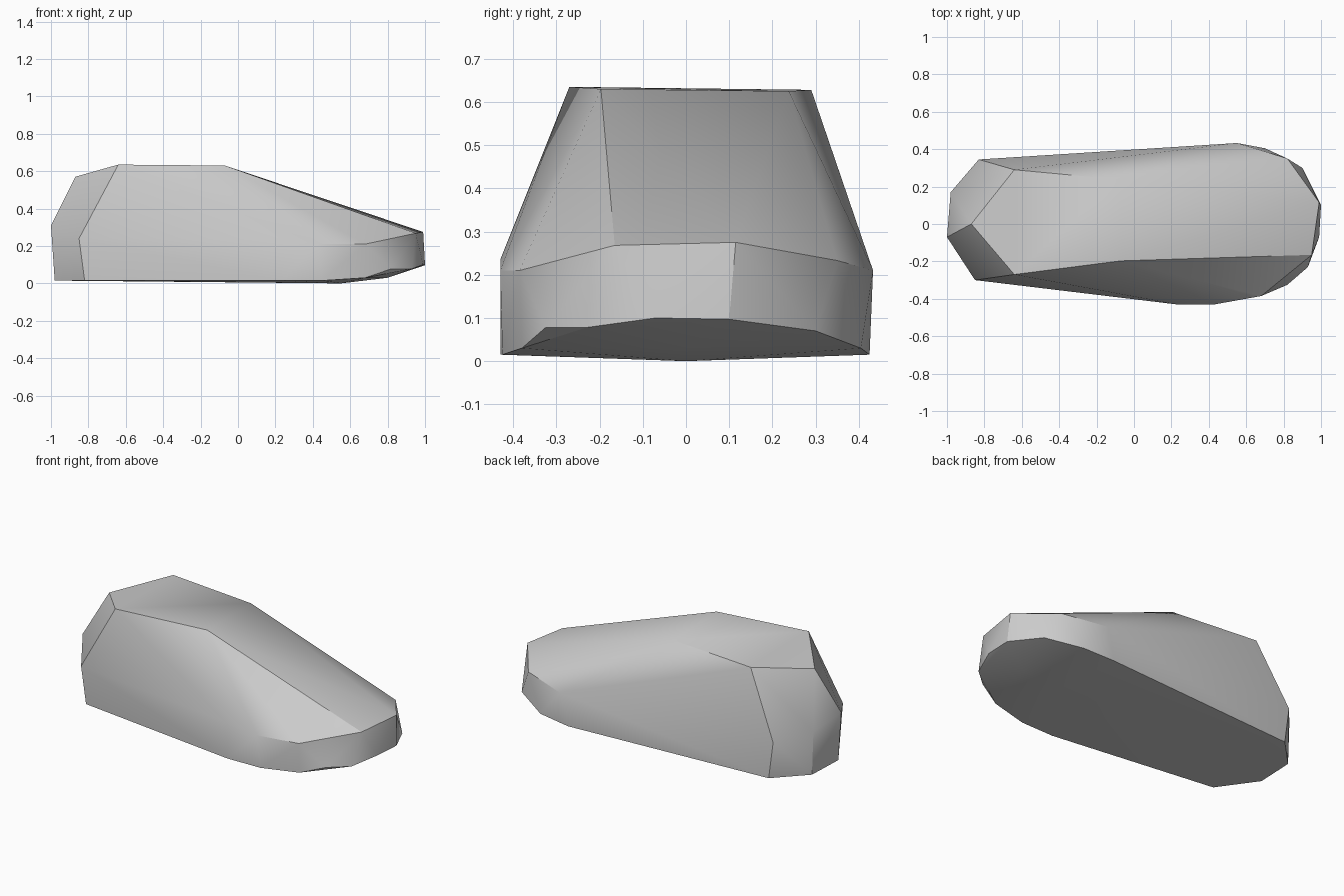
import bpy
import bmesh
import math

# Remove the default object only
default_cube = bpy.data.objects.get("Cube")
if default_cube is not None:
    bpy.data.objects.remove(default_cube, do_unlink=True)


def make_material(name, colour):
    material = bpy.data.materials.new(name)
    material.use_nodes = True
    material.diffuse_color = colour
    shader = material.node_tree.nodes["Principled BSDF"]
    shader.inputs["Base Color"].default_value = colour
    return material


def make_hull(name, outlines, material):
    """Wrap a taut faceted skin around the given outlines."""
    mesh = bpy.data.meshes.new(name)
    shape = bmesh.new()
    for outline in outlines:
        for point in outline:
            shape.verts.new(point)
    bmesh.ops.convex_hull(shape, input=shape.verts, use_existing_faces=False)
    loose = [vert for vert in shape.verts if not vert.link_faces]
    bmesh.ops.delete(shape, geom=loose, context="VERTS")
    bmesh.ops.recalc_face_normals(shape, faces=shape.faces)
    shape.to_mesh(mesh)
    shape.free()
    mesh.materials.append(material)
    body = bpy.data.objects.new(name, mesh)
    bpy.context.collection.objects.link(body)
    return body


def smooth_with_sharp_edges(body, degrees):
    bpy.ops.object.select_all(action="DESELECT")
    body.select_set(True)
    bpy.context.view_layer.objects.active = body
    bpy.ops.object.shade_smooth_by_angle(angle=math.radians(degrees))


# Sole: flat along the heel, curling up towards the toe
floor = .015
heel_sole = [(x, y, floor) for x, y in (
    (-.82, -.295), (-.98, -.07), (-.97, .17), (-.8, .345),
    (.5, .425), (.45, -.425), (.23, -.43))]
toe_sole = [
    (.55, 0, 0), (.8, 0, .03), (.68, -.38, .03), (.82, -.325, .078),
    (.93, -.23, .078), (.99, -.07, .1), (1, .1, .097),
    (.9, .3, .07), (.7, .405, .03)]

# Rim: the crease where the upright wall meets the sloping top
toe_rim = [
    (.23, -.43, .235), (.43, -.43, .21), (.68, -.385, .21),
    (.95, -.165, .268), (.99, .115, .275), (.82, .35, .233), (.55, .433, .21)]
heel_rim = [
    (-.85, -.3, .24), (-1, -.07, .31), (-.98, .17, .28), (-.83, .345, .24)]

# Crown: the level plateau above the heel
crown = [
    (-.87, 0, .57), (-.64, -.27, .635), (-.64, .29, .628),
    (-.07, -.197, .63), (-.08, .238, .625)]

grey = make_material("plain grey", (.6, .6, .6, 1))
stone_body = make_hull(
    "stone_body", [heel_sole, toe_sole, toe_rim, heel_rim, crown], grey)
smooth_with_sharp_edges(stone_body, 30)
